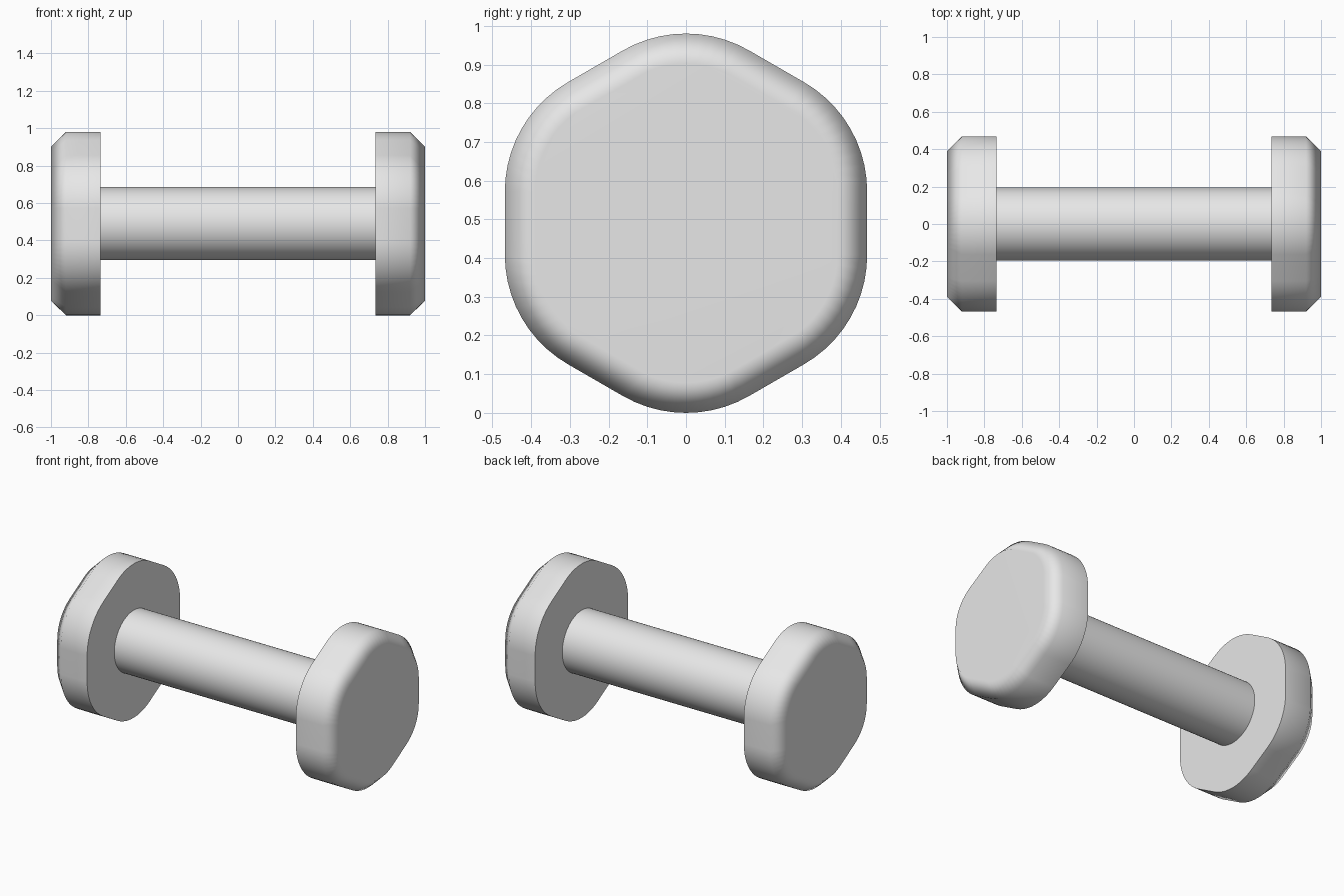
import bpy
import bmesh
from math import cos, sin, pi, radians
from mathutils import Vector

cube = bpy.data.objects.get("Cube")
if cube:
    bpy.data.objects.remove(cube, do_unlink=True)

CENTER_Z = 0.49
INNER_X, SHOULDER_X, OUTER_X = 0.735, 0.92, 1.0

grey = bpy.data.materials.new("light_grey")
grey.use_nodes = True
colour = (0.8, 0.8, 0.8, 1.0)
grey.diffuse_color = colour
grey.node_tree.nodes["Principled BSDF"].inputs["Base Color"].default_value = colour


def rounded_hexagon(core=0.164, radius=0.326, steps=10):
    """Outline in y and z: a small hexagon grown by a round corner radius."""
    points = []
    for corner in range(6):
        middle = pi / 2 + corner * pi / 3
        for i in range(steps + 1):
            a = middle + (i / steps - 0.5) * pi / 3
            points.append((core * cos(middle) + radius * cos(a),
                           core * sin(middle) + radius * sin(a)))
    return points


def circle(radius, steps=64):
    return [(radius * cos(2 * pi * i / steps), radius * sin(2 * pi * i / steps))
            for i in range(steps)]


def loft(name, sections):
    """Join (x, outline) sections along x and close both ends."""
    bm = bmesh.new()
    rings = [[bm.verts.new((x, y, z + CENTER_Z)) for y, z in outline]
             for x, outline in sections]
    count = len(rings[0])
    for a, b in zip(rings, rings[1:]):
        for i in range(count):
            j = (i + 1) % count
            bm.faces.new((a[i], a[j], b[j], b[i]))
    bm.faces.new(rings[0])
    bm.faces.new(rings[-1])
    bmesh.ops.recalc_face_normals(bm, faces=bm.faces)
    mesh = bpy.data.meshes.new(name)
    bm.to_mesh(mesh)
    bm.free()
    mesh.materials.append(grey)
    obj = bpy.data.objects.new(name, mesh)
    bpy.context.collection.objects.link(obj)
    bpy.ops.object.select_all(action="DESELECT")
    obj.select_set(True)
    bpy.context.view_layer.objects.active = obj
    bpy.ops.object.shade_smooth_by_angle(angle=radians(60))
    weighted = obj.modifiers.new("flat_caps", "WEIGHTED_NORMAL")
    weighted.keep_sharp = True
    return obj


# Weights: straight rim with a chamfered outer edge
outline = rounded_hexagon()
core_face = rounded_hexagon(radius=0.248)
for name, side in (("left_weight", 1), ("right_weight", -1)):
    loft(name, [(side * INNER_X, outline),
                (side * SHOULDER_X, outline),
                (side * OUTER_X, core_face)])

# Handle
grip = circle(0.195)
loft("handle", [(-INNER_X, grip), (INNER_X, grip)])
